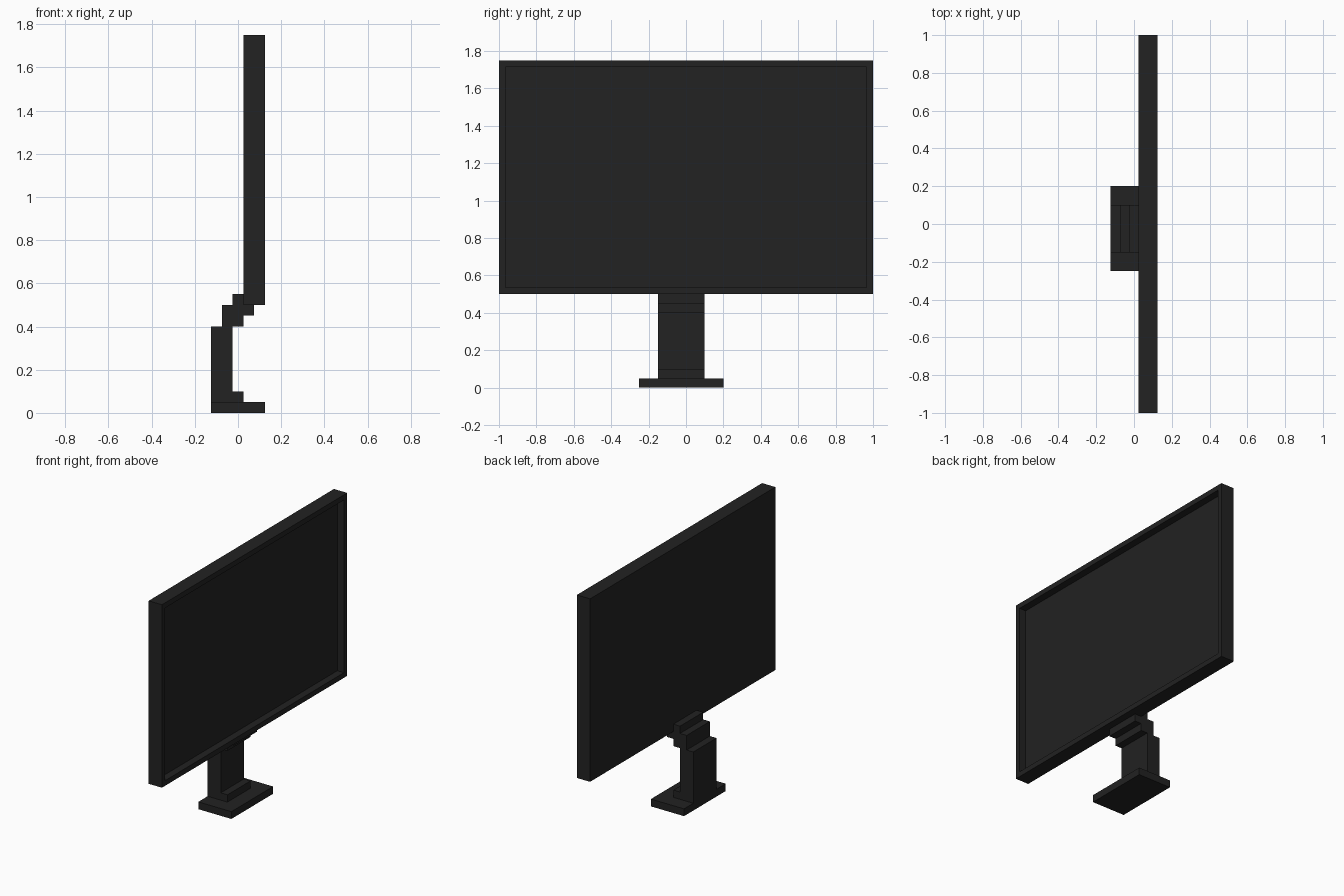
import bpy, bmesh

if "Cube" in bpy.data.objects:
    bpy.data.objects.remove(bpy.data.objects["Cube"])

black = bpy.data.materials.new("soft black")
black.diffuse_color = (0.016, 0.016, 0.016, 1)
black.use_nodes = True
black.node_tree.nodes["Principled BSDF"].inputs["Base Color"].default_value = black.diffuse_color


def finish(name, bm):
    bmesh.ops.recalc_face_normals(bm, faces=bm.faces)
    mesh = bpy.data.meshes.new(name)
    bm.to_mesh(mesh)
    bm.free()
    mesh.materials.append(black)
    obj = bpy.data.objects.new(name, mesh)
    bpy.context.collection.objects.link(obj)
    return obj


def extrude_profile(name, points, y0, y1):
    """Extrude an (x, z) outline along y."""
    bm = bmesh.new()
    face = bm.faces.new([bm.verts.new((x, y0, z)) for x, z in points])
    ext = bmesh.ops.extrude_face_region(bm, geom=[face])
    verts = [g for g in ext["geom"] if isinstance(g, bmesh.types.BMVert)]
    bmesh.ops.translate(bm, verts=verts, vec=(0, y1 - y0, 0))
    return finish(name, bm)


def rect(x0, x1, z0, z1):
    return [(x0, z0), (x1, z0), (x1, z1), (x0, z1)]


# Monitor housing with the display panel recessed into its +x face
screen = extrude_profile("screen_housing", rect(0.025, 0.125, 0.5, 1.75), -1, 1)
bm = bmesh.new()
bm.from_mesh(screen.data)
bm.faces.ensure_lookup_table()
panel = max(bm.faces, key=lambda f: f.calc_center_median().x)
bmesh.ops.inset_region(bm, faces=[panel], thickness=0.05)
ext = bmesh.ops.extrude_discrete_faces(bm, faces=[panel])
bmesh.ops.translate(bm, verts=ext["faces"][0].verts, vec=(-0.05, 0, 0))
bm.to_mesh(screen.data)
bm.free()

# Foot plate
extrude_profile("foot_plate", rect(-0.125, 0.125, 0, 0.05), -0.25, 0.2)

# Stepped neck: column, toe step and stair-like arm up to the housing
neck = [(-0.125, 0.05), (0.025, 0.05), (0.025, 0.1), (-0.025, 0.1),
        (-0.025, 0.4), (0.025, 0.4), (0.025, 0.45), (0.075, 0.45),
        (0.075, 0.5), (0.025, 0.5), (0.025, 0.55), (-0.025, 0.55),
        (-0.025, 0.5), (-0.075, 0.5), (-0.075, 0.4), (-0.125, 0.4)]
extrude_profile("stand_neck", neck, -0.15, 0.1)
